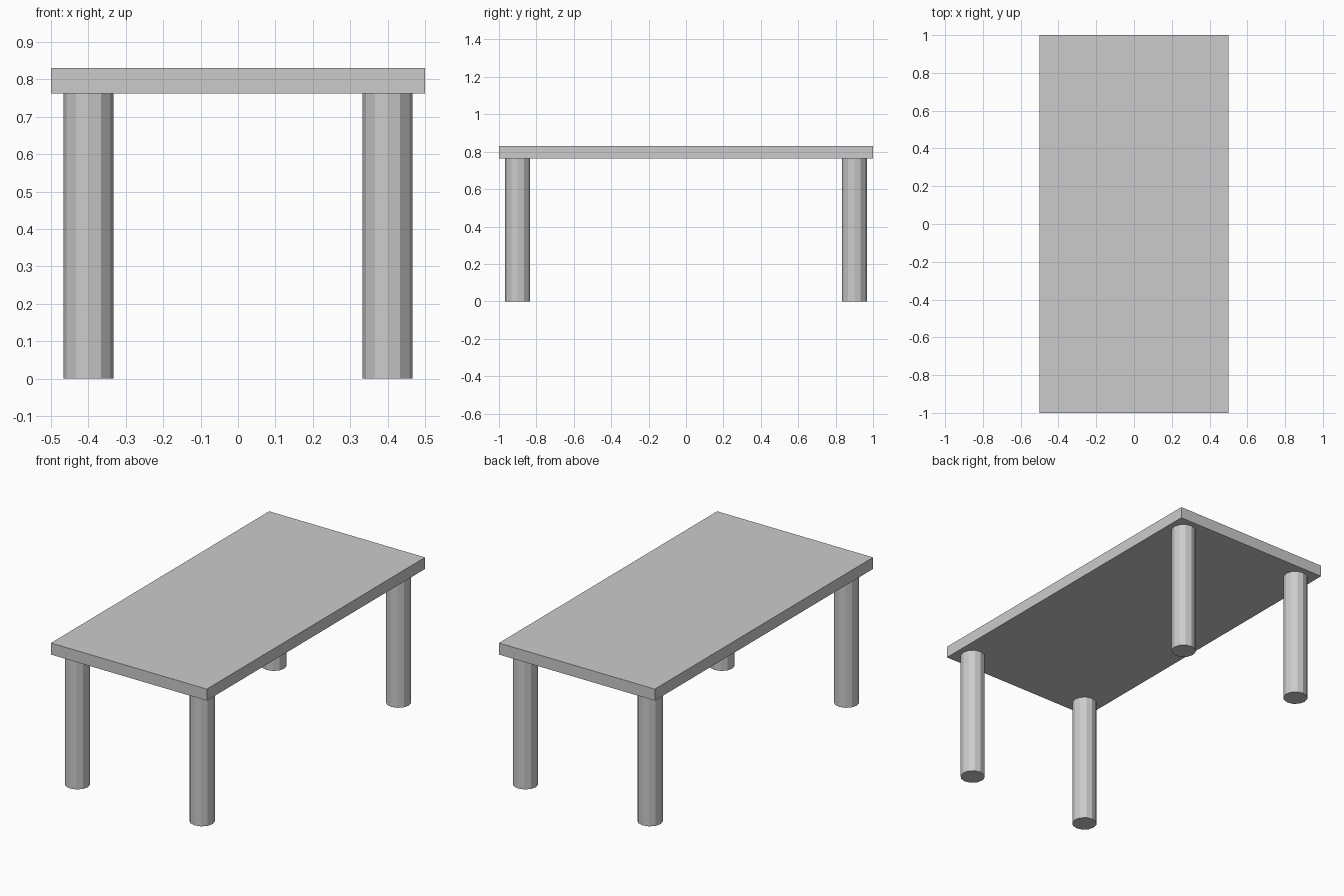
import bpy

if "Cube" in bpy.data.objects:
    bpy.data.objects.remove(bpy.data.objects["Cube"])

TOP, UNDER = 0.83, 0.763
LEG_R = 0.067

# Table top slab
bpy.ops.mesh.primitive_cube_add(size=1, location=(0, 0, (TOP + UNDER) / 2))
table_top = bpy.context.object
table_top.name = "table_top"
table_top.scale = (1, 2, TOP - UNDER)
bpy.ops.object.transform_apply(location=False, rotation=False, scale=True)

# Four twelve-sided legs, one near each corner
for y, end in ((-0.9, "front"), (0.9, "back")):
    for x, side in ((-0.4, "left"), (0.4, "right")):
        bpy.ops.mesh.primitive_cylinder_add(
            vertices=12, radius=LEG_R, depth=UNDER, location=(x, y, UNDER / 2))
        bpy.context.object.name = f"{end}_{side}_leg"
